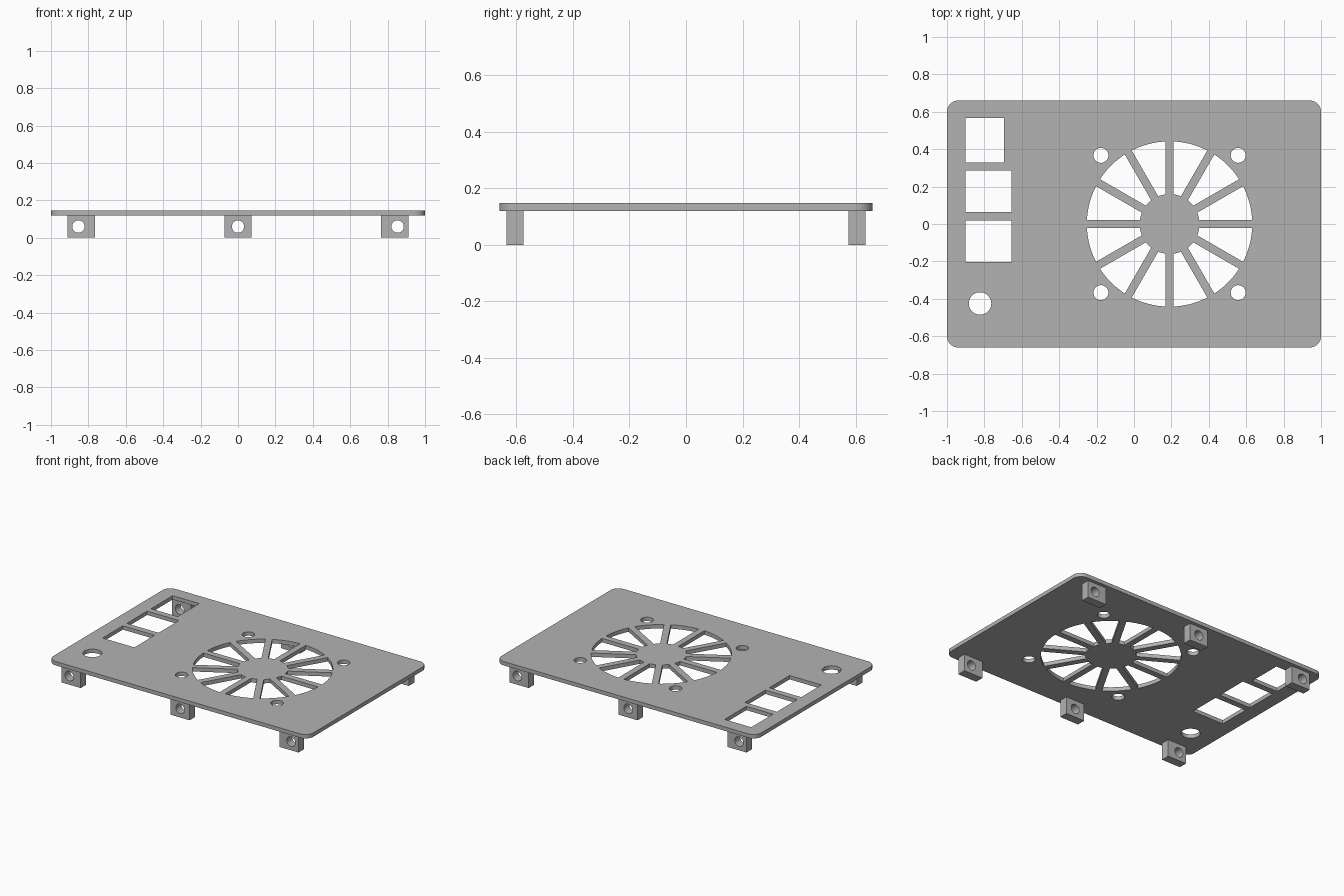
import bpy, bmesh
from math import pi, sin, cos, asin, radians

cube = bpy.data.objects.get("Cube")
if cube:
    bpy.data.objects.remove(cube, do_unlink=True)

grey = bpy.data.materials.new("plain grey")
grey.use_nodes = True
colour = (0.45, 0.45, 0.45, 1)
grey.diffuse_color = colour
grey.node_tree.nodes["Principled BSDF"].inputs["Base Color"].default_value = colour


def arc(cx, cy, r, a0, a1, n):
    return [(cx + r * cos(a0 + (a1 - a0) * i / n),
             cy + r * sin(a0 + (a1 - a0) * i / n)) for i in range(n + 1)]


def circle(cx, cy, r, n=40):
    return arc(cx, cy, r, 0, 2 * pi, n)[:-1]


def rect(x0, x1, y0, y1):
    return [(x0, y0), (x1, y0), (x1, y1), (x0, y1)]


def rounded_rect(hx, hy, r):
    pts = []
    for k, (sx, sy) in enumerate([(1, 1), (-1, 1), (-1, -1), (1, -1)]):
        pts += arc(sx * (hx - r), sy * (hy - r), r, k * pi / 2, (k + 1) * pi / 2, 10)
    return pts


def sheet(name, loops, thickness, location, rotation=(0, 0, 0)):
    """Extrude an outline, with the inner loops as holes, into a solid mesh."""
    curve = bpy.data.curves.new(name, "CURVE")
    curve.dimensions, curve.fill_mode = "2D", "BOTH"
    curve.extrude = thickness / 2
    for loop in loops:
        spline = curve.splines.new("POLY")
        spline.points.add(len(loop) - 1)
        for point, (x, y) in zip(spline.points, loop):
            point.co = (x, y, 0, 1)
        spline.use_cyclic_u = True
    source = bpy.data.objects.new(name + " outline", curve)
    bpy.context.collection.objects.link(source)
    graph = bpy.context.evaluated_depsgraph_get()
    mesh = bpy.data.meshes.new_from_object(source.evaluated_get(graph))
    bpy.data.objects.remove(source, do_unlink=True)
    bm = bmesh.new()
    bm.from_mesh(mesh)
    bmesh.ops.remove_doubles(bm, verts=bm.verts, dist=1e-5)
    bmesh.ops.recalc_face_normals(bm, faces=bm.faces)
    bm.to_mesh(mesh)
    bm.free()
    mesh.materials.clear()
    mesh.materials.append(grey)
    ob = bpy.data.objects.new(name, mesh)
    ob.location, ob.rotation_euler = location, rotation
    bpy.context.collection.objects.link(ob)
    bpy.ops.object.select_all(action="DESELECT")
    ob.select_set(True)
    bpy.context.view_layer.objects.active = ob
    bpy.ops.object.shade_smooth_by_angle(angle=radians(30))
    return ob


# Cover plate outline, socket windows and round button hole
LEG, TOP = 0.12, 0.147
loops = [rounded_rect(1, 0.66, 0.06),
         rect(-0.9, -0.695, 0.33, 0.568),
         rect(-0.9, -0.655, 0.063, 0.287),
         rect(-0.9, -0.655, -0.203, 0.02),
         circle(-0.823, -0.425, 0.06)]

# Fan grille: twelve openings between parallel-sided spokes, and screw holes
FAN, OUTER, HUB, HALF_SPOKE = 0.19, 0.442, 0.16, 0.0215
for k in range(12):
    a, b = k * pi / 6, (k + 1) * pi / 6
    out, inn = asin(HALF_SPOKE / OUTER), asin(HALF_SPOKE / HUB)
    loops.append(arc(FAN, 0, OUTER, a + out, b - out, 10)
                 + arc(FAN, 0, HUB, b - inn, a + inn, 3))
for sx in (-1, 1):
    for sy in (-1, 1):
        loops.append(circle(FAN + sx * 0.367, sy * 0.367, 0.04, 32))

sheet("cover_plate", loops, TOP - LEG, (0, 0, (TOP + LEG) / 2))

# Mounting lugs, each with a hole bored from front to back
for side, y in (("front", -0.606), ("back", 0.606)):
    for place, x, hole in (("right", -0.838, -0.015), ("middle", 0, 0), ("left", 0.838, 0.015)):
        profile = [rect(-0.073, 0.073, 0, LEG), circle(hole, 0.06, 0.033, 32)]
        sheet(f"{side}_{place}_lug", profile, 0.06, (x, y, 0), (pi / 2, 0, 0))
